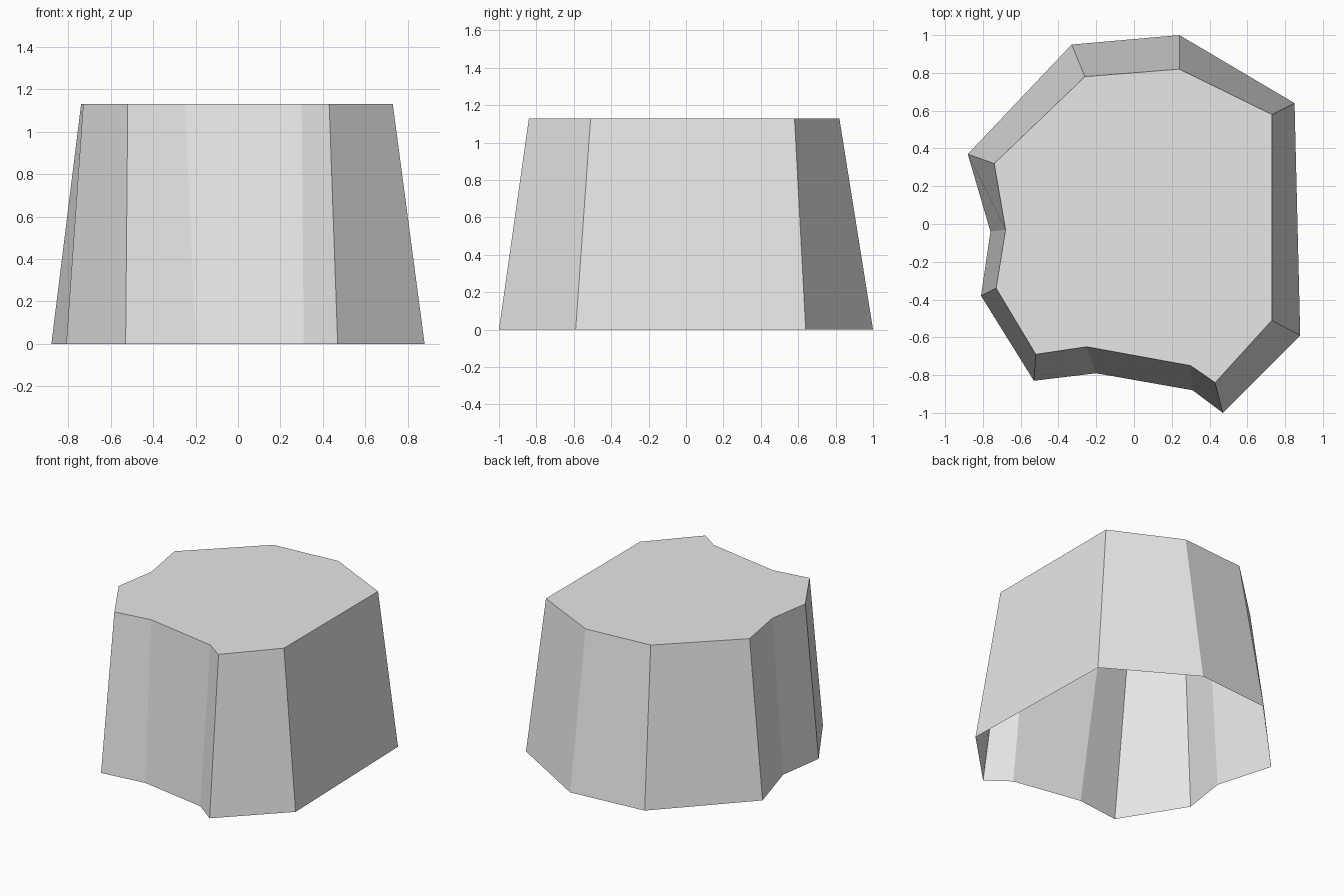
import bpy
import bmesh

cube = bpy.data.objects.get("Cube")
if cube:
    bpy.data.objects.remove(cube, do_unlink=True)

HEIGHT = 1.13

# Matching base and top outlines, counter-clockwise from the front right corner
BASE = [(-0.53, -0.83), (-0.2, -0.79), (0.31, -0.88), (0.47, -1), (0.88, -0.59),
        (0.85, 0.64), (0.24, 1), (-0.33, 0.95), (-0.88, 0.37), (-0.76, -0.04),
        (-0.81, -0.38)]
TOP = [(-0.52, -0.69), (-0.25, -0.65), (0.3, -0.75), (0.43, -0.84), (0.73, -0.51),
       (0.73, 0.58), (0.24, 0.82), (-0.26, 0.78), (-0.74, 0.32), (-0.68, -0.03),
       (-0.73, -0.34)]


def flat_material(name, color):
    material = bpy.data.materials.new(name)
    material.use_nodes = True
    material.diffuse_color = color
    shader = next(n for n in material.node_tree.nodes if n.type == "BSDF_PRINCIPLED")
    shader.inputs["Base Color"].default_value = color
    return material


def tapered_shell(name, lower, upper, height, material):
    """Loft between two outlines, capped on top and open underneath."""
    bm = bmesh.new()
    low = [bm.verts.new((x, y, 0)) for x, y in lower]
    high = [bm.verts.new((x, y, height)) for x, y in upper]
    for i in range(len(low)):
        j = (i + 1) % len(low)
        bm.faces.new((low[i], low[j], high[j], high[i]))
    bm.faces.new(high)
    bm.normal_update()
    mesh = bpy.data.meshes.new(name)
    bm.to_mesh(mesh)
    bm.free()
    mesh.materials.append(material)
    obj = bpy.data.objects.new(name, mesh)
    bpy.context.collection.objects.link(obj)
    return obj


# Faceted rock with a flat top
grey = flat_material("stone grey", (0.8, 0.8, 0.8, 1))
tapered_shell("rock_plateau", BASE, TOP, HEIGHT, grey)
